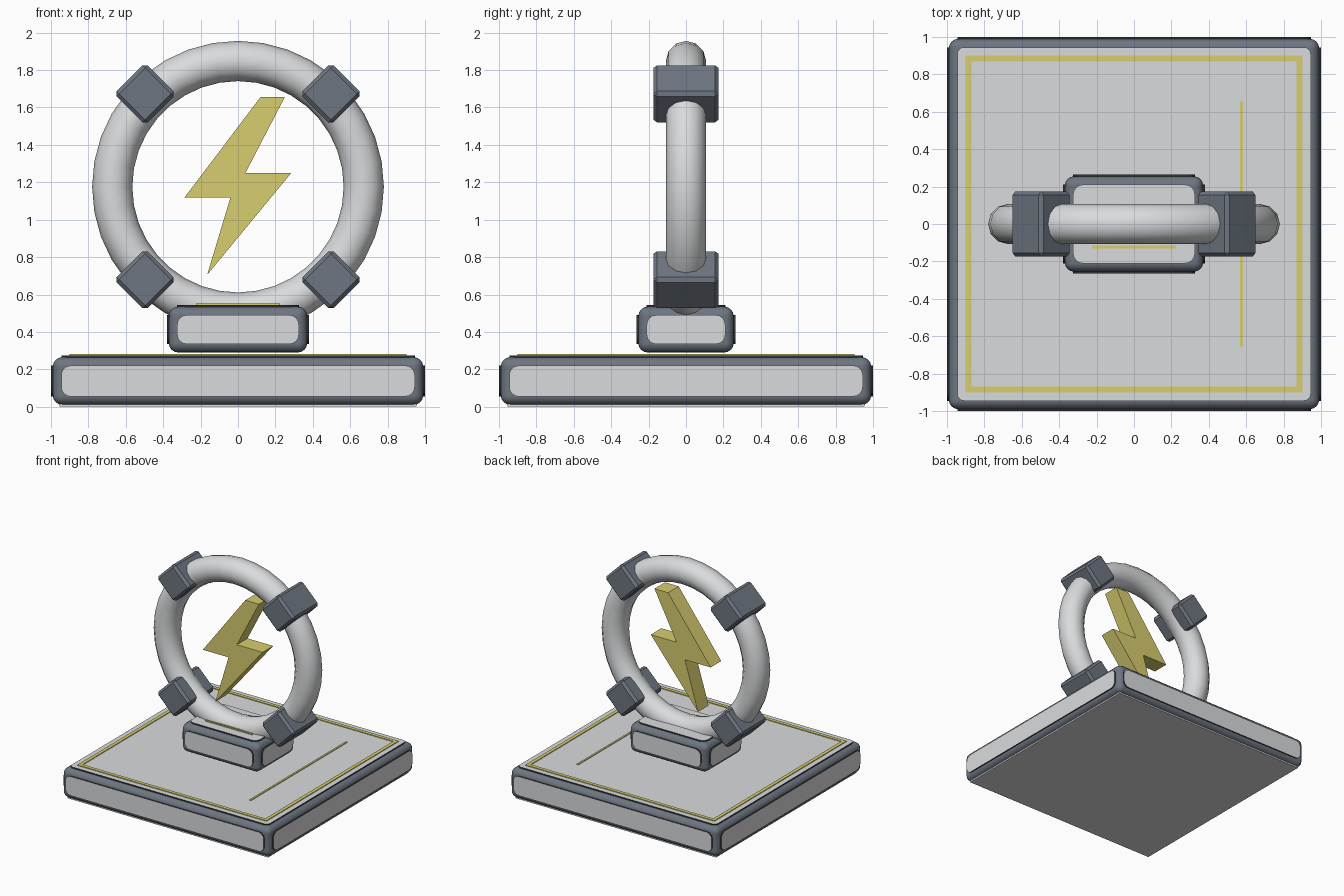
import bpy, bmesh, math
from mathutils import Matrix, Vector

if "Cube" in bpy.data.objects:
    bpy.data.objects.remove(bpy.data.objects["Cube"])


def mat(name, r, g, b):
    m = bpy.data.materials.new(name)
    m.diffuse_color = (r, g, b, 1)
    m.use_nodes = True
    m.node_tree.nodes["Principled BSDF"].inputs["Base Color"].default_value = m.diffuse_color
    return m


LIGHT = mat("light_grey", 0.70, 0.71, 0.72)
FRAME = mat("slate", 0.155, 0.18, 0.22)
RIM = mat("near_black", 0.03, 0.033, 0.04)
YELLOW = mat("yellow", 0.68, 0.61, 0.155)


def finish(name, bm, mats):
    bmesh.ops.recalc_face_normals(bm, faces=bm.faces)
    me = bpy.data.meshes.new(name)
    bm.to_mesh(me)
    bm.free()
    for m in mats:
        me.materials.append(m)
    ob = bpy.data.objects.new(name, me)
    bpy.context.collection.objects.link(ob)
    return ob


def box(name, lo, hi, material, bevel=0, segments=1, matrix=None):
    bm = bmesh.new()
    lo, hi = Vector(lo), Vector(hi)
    bmesh.ops.create_cube(bm, size=1, matrix=Matrix.Translation((lo + hi) / 2)
                          @ Matrix.Diagonal((*(hi - lo), 1)))
    if matrix:
        bm.transform(matrix)
    ob = finish(name, bm, [material])
    if bevel:
        mod = ob.modifiers.new("bevel", "BEVEL")
        mod.width, mod.segments = bevel, segments
        if segments > 1:
            mod.harden_normals = True
            ob.data.shade_smooth()
    return ob


def panel(name, centre, u, v, hu, hv, r=0.05, depth=0.012, rim=0.012):
    """Rounded plate facing u x v, with a dark rim and a light face."""
    u, v, c = Vector(u), Vector(v), Vector(centre)
    n = u.cross(v)
    bm = bmesh.new()
    ring = []
    for k, (sx, sy) in enumerate(((1, 1), (-1, 1), (-1, -1), (1, -1))):
        for i in range(5):
            a = math.pi / 2 * (k + i / 4)
            ring.append(bm.verts.new(c + u * (sx * (hu - r) + r * math.cos(a))
                                     + v * (sy * (hv - r) + r * math.sin(a))))
    face = bm.faces.new(ring)
    base = [w.co.copy() for w in ring]
    back = [bm.verts.new(p - n * depth) for p in base]
    for i in range(len(ring)):
        j = (i + 1) % len(ring)
        bm.faces.new((ring[j], ring[i], back[i], back[j]))
    bmesh.ops.inset_individual(bm, faces=[face], thickness=rim)
    face.material_index = 1
    return finish(name, bm, [RIM, LIGHT])


def cased_block(name, hx, hy, z0, z1, top_r):
    """Rounded slate casing with proud panels on the sides and top."""
    g, m = 0.01, 0.055
    box(name + "_casing", (g - hx, g - hy, z0 + g), (hx - g, hy - g, z1 - g), FRAME, 0.05, 4)
    zc, hz = (z0 + z1) / 2, (z1 - z0) / 2 - m
    Z = (0, 0, 1)
    panel(name + "_front_panel", (0, -hy, zc), (1, 0, 0), Z, hx - m, hz)
    panel(name + "_back_panel", (0, hy, zc), (-1, 0, 0), Z, hx - m, hz)
    panel(name + "_right_panel", (hx, 0, zc), (0, 1, 0), Z, hy - m, hz)
    panel(name + "_left_panel", (-hx, 0, zc), (0, -1, 0), Z, hy - m, hz)
    panel(name + "_top_panel", (0, 0, z1), (1, 0, 0), (0, 1, 0), hx - m, hy - m, top_r)


# Base and pedestal
cased_block("base", 1.0, 1.0, 0.0, 0.275, 0.035)
box("base_underside", (-0.955, -0.955, 0), (0.955, 0.955, 0.015), LIGHT)
cased_block("pedestal", 0.38, 0.265, 0.28, 0.545, 0.05)

# Yellow inlay strips
for s in (-1, 1):
    a, b = sorted((s * 0.87, s * 0.9))
    box("border_strip_x", (-0.9, a, 0.272), (0.9, b, 0.281), YELLOW)
    box("border_strip_y", (a, -0.87, 0.272), (b, 0.87, 0.281), YELLOW)
box("base_line", (0.567, -0.655, 0.272), (0.583, 0.655, 0.281), YELLOW)
box("pedestal_line", (-0.225, -0.131, 0.543), (0.225, -0.115, 0.551), YELLOW)

# Upright ring
CZ = 1.176
bpy.ops.mesh.primitive_torus_add(location=(0, 0, CZ), rotation=(math.pi / 2, 0, 0),
                                 major_radius=0.6725, minor_radius=0.1075,
                                 major_segments=36, minor_segments=12)
ring = bpy.context.object
ring.name = "ring"
ring.data.shade_smooth()
ring.data.materials.append(LIGHT)

# Four clamps on the diagonals
for k in range(4):
    turn = Matrix.Translation((0, 0, CZ)) @ Matrix.Rotation(math.radians(45 + 90 * k), 4, "Y")
    box("clamp", (0.585, -0.175, -0.1175), (0.82, 0.175, 0.1175), FRAME, 0.02, 1, turn)

# Lightning bolt in the ring
outline = [(0.12, 1.655), (0.25, 1.655), (0.04, 1.25), (0.285, 1.25),
           (-0.165, 0.705), (-0.04, 1.12), (-0.285, 1.12)]
bm = bmesh.new()
front = bm.faces.new([bm.verts.new((x, -0.072, z)) for x, z in outline])
ext = bmesh.ops.extrude_face_region(bm, geom=[front], use_keep_orig=True)
bmesh.ops.translate(bm, vec=(0, 0.144, 0),
                    verts=[e for e in ext["geom"] if isinstance(e, bmesh.types.BMVert)])
finish("bolt", bm, [YELLOW])
